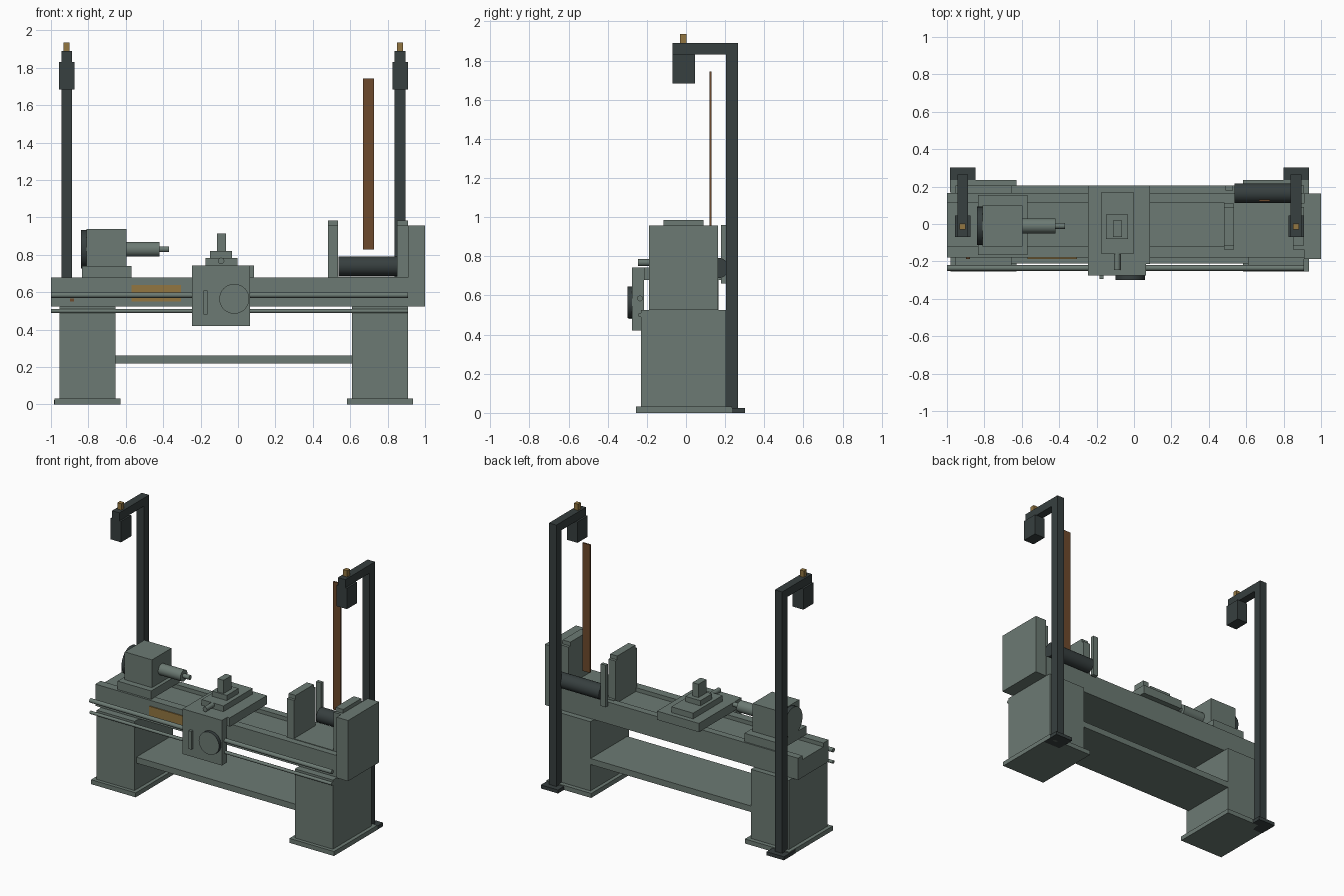
import bpy, bmesh, math
from mathutils import Matrix, Vector

cube = bpy.data.objects.get("Cube")
if cube:
    bpy.data.objects.remove(cube, do_unlink=True)


def material(name, rgb):
    m = bpy.data.materials.new(name)
    m.use_nodes = True
    m.diffuse_color = (*rgb, 1)
    m.node_tree.nodes["Principled BSDF"].inputs["Base Color"].default_value = (*rgb, 1)
    return m


GREEN = material("grey green paint", (0.15, 0.195, 0.172))
DARK = material("dark iron", (0.038, 0.05, 0.05))
BRASS = material("brass", (0.29, 0.18, 0.053))
WOOD = material("brown strip", (0.155, 0.068, 0.025))


def finish(name, bm, *mats):
    mesh = bpy.data.meshes.new(name)
    bm.to_mesh(mesh)
    bm.free()
    for m in mats:
        mesh.materials.append(m)
    obj = bpy.data.objects.new(name, mesh)
    bpy.context.collection.objects.link(obj)
    return obj


def box(name, x, y, z, mat=GREEN):
    """Box from the (low, high) range on each axis."""
    bm = bmesh.new()
    bmesh.ops.create_cube(bm, size=1)
    for v in bm.verts:
        v.co = Vector([(lo + hi) / 2 + c * (hi - lo) for c, (lo, hi) in zip(v.co, (x, y, z))])
    return finish(name, bm, mat)


def cylinder(name, axis, centre, span, radius, mat=GREEN, rim=None, sides=32):
    """Cylinder along 'X' or 'Y'; centre gives the other two coordinates."""
    bm = bmesh.new()
    lo, hi = span
    bmesh.ops.create_cone(bm, cap_ends=True, segments=sides, radius1=radius,
                          radius2=radius, depth=hi - lo)
    mid = (lo + hi) / 2
    if axis == 'X':
        turn, place = Matrix.Rotation(math.pi / 2, 4, 'Y'), (mid, *centre)
    else:
        turn, place = Matrix.Rotation(math.pi / 2, 4, 'X'), (centre[0], mid, centre[1])
    bmesh.ops.transform(bm, matrix=Matrix.Translation(place) @ turn, verts=bm.verts)
    for f in bm.faces:
        f.smooth = len(f.verts) == 4
        if rim and f.smooth:
            f.material_index = 1
    for e in bm.edges:
        e.smooth = all(f.smooth for f in e.link_faces)
    return finish(name, bm, mat, *([rim] if rim else []))


# Pedestals, their feet and the shelf between them
for side, cx in (("right", -0.805), ("left", 0.76)):
    box(side + "_pedestal_foot", (cx - 0.176, cx + 0.176), (-0.255, 0.235), (0, 0.032))
    box(side + "_pedestal", (cx - 0.15, cx + 0.15), (-0.23, 0.205), (0.032, 0.525))
box("shelf", (-0.655, 0.61), (-0.21, 0.205), (0.22, 0.263))

# Bed with raised ways
BED = (-1, 0.91)
box("bed", BED, (-0.18, 0.165), (0.525, 0.652))
box("front_way", BED, (-0.18, -0.12), (0.652, 0.68))
box("back_way", BED, (0.115, 0.165), (0.652, 0.68))
box("brass_plate", (-0.57, -0.305), (-0.187, -0.18), (0.55, 0.64), BRASS)
box("small_tag", (-0.897, -0.878), (-0.187, -0.18), (0.55, 0.566), WOOD)

# Lead screw and feed rod
cylinder("lead_screw", 'X', (-0.235, 0.585), BED, 0.015, sides=16)
cylinder("feed_rod", 'X', (-0.235, 0.5), BED, 0.011, sides=16)

# Tailstock
TAIL = (-0.01, 0.83)
box("tailstock_base", (-0.835, -0.57), (-0.165, 0.155), (0.68, 0.74))
box("tailstock_body", (-0.81, -0.595), (-0.12, 0.1), (0.74, 0.938))
cylinder("tailstock_wheel", 'X', TAIL, (-0.84, -0.81), 0.103, GREEN, DARK)
cylinder("quill", 'X', TAIL, (-0.6, -0.42), 0.04)
cylinder("quill_centre", 'X', TAIL, (-0.42, -0.37), 0.016, sides=16)

# Carriage
box("saddle", (-0.245, 0.085), (-0.215, 0.205), (0.68, 0.742))
box("apron", (-0.245, 0.065), (-0.275, -0.215), (0.42, 0.742))
box("cross_slide", (-0.175, -0.003), (-0.16, 0.17), (0.742, 0.783))
box("compound_slide", (-0.15, -0.032), (-0.08, 0.052), (0.783, 0.82))
box("tool_post", (-0.112, -0.065), (-0.07, 0.02), (0.82, 0.915))
cylinder("cross_slide_handle", 'Y', (-0.09, 0.768), (-0.245, -0.15), 0.017, sides=16)
cylinder("apron_wheel", 'Y', (-0.02, 0.565), (-0.3, -0.275), 0.08, GREEN, DARK)
box("apron_lever", (-0.185, -0.162), (-0.295, -0.275), (0.48, 0.61))

# Headstock: base, two stepped end plates and the end housing
box("headstock_base", (0.48, 0.91), (-0.135, 0.13), (0.652, 0.684))
for side, x in (("inner", (0.48, 0.535)), ("outer", (0.85, 0.91))):
    box(side + "_plate", x, (-0.135, 0.11), (0.684, 0.957))
    box(side + "_plate_cap", x, (-0.115, 0.09), (0.957, 0.985))
box("end_housing", (0.91, 1), (-0.188, 0.163), (0.525, 0.958))
box("thin_post", (0.49, 0.53), (0.18, 0.205), (0.66, 0.96))
cylinder("drive_drum", 'X', (0.165, 0.74), (0.537, 0.88), 0.052, DARK)
box("drive_belt", (0.667, 0.727), (0.12, 0.131), (0.83, 1.743), WOOD)

# Two lamp stands behind the bed
for side, cx in (("right", -0.916), ("left", 0.867)):
    def across(w):
        return (cx - w, cx + w)
    box(side + "_stand_foot", across(0.068), (0.17, 0.302), (0, 0.025), DARK)
    box(side + "_stand_column", across(0.029), (0.205, 0.265), (0.025, 1.89), DARK)
    box(side + "_stand_arm", across(0.029), (-0.07, 0.205), (1.832, 1.89), DARK)
    box(side + "_lamp_box", across(0.042), (-0.07, 0.045), (1.683, 1.832), DARK)
    box(side + "_brass_cap", across(0.016), (-0.03, 0.002), (1.89, 1.935), BRASS)
